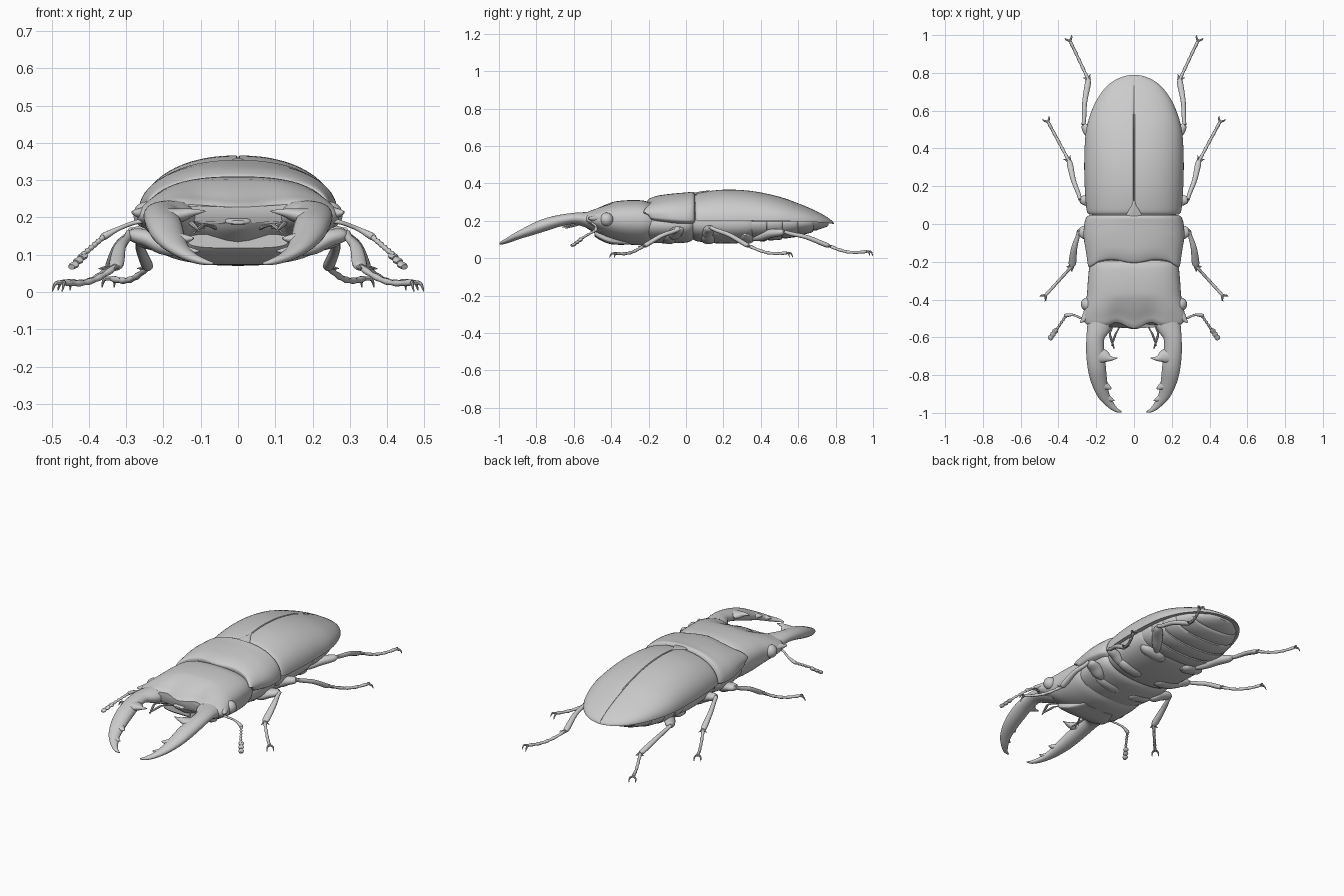
import bpy, bmesh, math
from mathutils import Vector


def spline(pts, sub):
    """Catmull-Rom through tuples of any size"""
    out = []
    for i in range(len(pts) - 1):
        p1, p2 = pts[i], pts[i + 1]
        p0, p3 = pts[max(i - 1, 0)], pts[min(i + 2, len(pts) - 1)]
        for k in range(sub):
            t = k / sub
            out.append(tuple(0.5 * (2 * b + (c - a) * t + (2 * a - 5 * b + 4 * c - d) * t * t
                             + (3 * b - a - 3 * c + d) * t ** 3) for a, b, c, d in zip(p0, p1, p2, p3)))
    return out + [tuple(pts[-1])]


def skin(name, rings, mirror=False, angle=40):
    """Closed surface through equal rings, optionally mirrored in x"""
    bm = bmesh.new()
    vs = [[bm.verts.new(p) for p in r] for r in rings]
    n = len(vs[0])
    for a, b in zip(vs, vs[1:]):
        for j in range(n):
            bm.faces.new((a[j], a[(j + 1) % n], b[(j + 1) % n], b[j]))
    bm.faces.new(vs[0])
    bm.faces.new(vs[-1])
    bmesh.ops.recalc_face_normals(bm, faces=bm.faces)
    me = bpy.data.meshes.new(name)
    bm.to_mesh(me)
    bm.free()
    for p in me.polygons:
        p.use_smooth = True
    me.set_sharp_from_angle(angle=math.radians(angle))
    ob = bpy.data.objects.new(name, me)
    bpy.context.collection.objects.link(ob)
    if mirror:
        m = ob.modifiers.new("mirror", 'MIRROR')
        m.use_mirror_merge = False
    return ob


def power(v, e):
    return math.copysign(abs(v) ** e, v)


def loft(name, stations, eu=0.9, el=0.9, warp=None, sub=5, n=64):
    """Stations (y, half width, top z, edge z, bottom z) along the body"""
    rings = []
    for y, hw, zt, ze, zb in spline(stations, sub):
        ring = []
        for j in range(n):
            t = 2 * math.pi * j / n
            c, s = math.cos(t), math.sin(t)
            e = eu if s >= 0 else el
            p = (hw * power(c, e), y, ze + (zt - ze if s >= 0 else ze - zb) * power(s, e))
            ring.append(warp(*p) if warp else p)
        rings.append(ring)
    return skin(name, rings)


def tube(name, knots, mirror=True, sub=5, n=14):
    """Knots (x, y, z, side radius, vertical radius)"""
    ks = spline(knots, sub)
    rings = []
    for i, k in enumerate(ks):
        t = Vector(ks[min(i + 1, len(ks) - 1)][:3]) - Vector(ks[max(i - 1, 0)][:3])
        side = t.cross(Vector((0, 0, 1))).normalized()
        up = side.cross(t).normalized()
        ring = []
        for j in range(n):
            a = 2 * math.pi * j / n
            ring.append(Vector(k[:3]) + side * math.cos(a) * max(k[3], .001) + up * math.sin(a) * max(k[4], .001))
        rings.append(ring)
    return skin(name, rings, mirror)


# Wing cases: one half dome, mirrored along the seam
rings = []
for y, hw, zt, ze in spline([(.05, .235, .335, .205), (.075, .25, .35, .2), (.2, .26, .366, .2), (.35, .262, .359, .2),
                             (.5, .252, .328, .198), (.62, .215, .285, .196), (.7, .168, .25, .192),
                             (.75, .118, .222, .188), (.78, .06, .2, .184), (.79, .008, .188, .182)], 5):
    ring = [(.0008, y, ze)] + [(.001 + hw * math.cos(t) ** .92, y, ze + (zt - ze) * math.sin(t) ** .92)
                               for t in [math.pi / 2 * j / 26 for j in range(26)]]
    ring += [(.004, y, zt), (.0008, y, zt - .03 * (zt - ze))]
    rings.append(ring)
skin("wing_case", rings, True)
tube("scutellum", [(0, .045, .342, .042, .008), (0, .075, .348, .028, .008), (0, .1, .353, .012, .007),
                   (0, .13, .356, .003, .005)], False)

# Hind body: thorax underside and stepped belly plates
loft("metathorax", [(.02, .2, .3, .2, .12), (.06, .225, .3, .19, .09), (.2, .24, .3, .19, .078),
                    (.33, .24, .3, .19, .085), (.38, .22, .28, .19, .11)], el=.85)
st = []
for i in range(5):
    for f, inset in ((0, .009), (.15, .003), (.85, 0), (.97, .003)):
        u = (i + f) / 5
        hw = .228 * math.sqrt(max(1 - u ** 2.4, 0)) + .015
        st.append((.35 + .415 * u, hw - inset * .5, .21, .195, .088 + .085 * u ** 2.2 + inset))
loft("belly", st, el=.85, sub=1)


# Pronotum with swept front margin, and the chest below it
def pronotum_warp(x, y, z):
    f = max(0, min(1, -(y + .03) / .17))
    return x, y + f * (.018 * (1 - math.cos(2 * math.pi * min(abs(x) / .24, 1))) / 2
                       + .7 * max(0, .235 - z) - .03 * max(0, abs(x) / .25 - .75) * 4 * (z > .235)), z


loft("pronotum", [(-.207, .225, .3, .22, .19), (-.2, .245, .316, .22, .185), (-.15, .255, .334, .215, .175),
                  (-.07, .267, .345, .21, .165), (0, .263, .351, .205, .165), (.035, .252, .354, .205, .17),
                  (.047, .235, .343, .205, .18)], eu=.88, warp=pronotum_warp)
loft("chest", [(-.24, .2, .27, .18, .1), (-.18, .225, .28, .18, .082), (-.08, .238, .28, .18, .08),
               (.01, .235, .28, .18, .085), (.05, .2, .27, .18, .11)], el=.95)


# Head with shallow brow hollow and a notched front edge
def head_warp(x, y, z):
    f = max(0, min(1, -(y + .38) / .15))
    a = abs(x)
    y += f * (.022 * math.exp(-((a - .09) / .04) ** 2) - .012 * math.exp(-(a / .035) ** 2))
    if z > .2:
        up = min((z - .2) / .06, 1)
        z += f * up * (.006 * math.exp(-((a - .17) / .06) ** 2) - .016 * math.exp(-(a / .11) ** 2))
    return x, y, z


loft("head", [(-.17, .215, .28, .2, .09), (-.22, .235, .306, .2, .072), (-.3, .244, .31, .2, .072),
              (-.38, .25, .303, .2, .085), (-.44, .262, .286, .2, .108), (-.49, .27, .266, .2, .14),
              (-.525, .258, .252, .204, .165), (-.542, .225, .238, .21, .185)], eu=.8, el=.95, warp=head_warp)
tube("brow_corner", [(.22, -.45, .215, .04, .02), (.262, -.5, .212, .018, .014), (.284, -.522, .214, .003, .004)])
loft("chin_plate", [(-.3, .1, .1, .085, .072), (-.4, .14, .13, .095, .074), (-.465, .145, .16, .12, .1),
                    (-.49, .135, .165, .14, .118)], eu=.4, el=.6)
loft("upper_lip", [(-.5, .04, .2, .19, .178), (-.54, .035, .198, .188, .18), (-.555, .018, .192, .187, .182)], eu=.6)
# Eyes
tube("eye", [(.245, -.425 - .036 * math.cos(math.pi * i / 10), .207, .036 * math.sin(math.pi * i / 10),
              .036 * math.sin(math.pi * i / 10)) for i in range(11)], sub=2, n=20)

# Mandibles and their inner teeth
tube("mandible", [(.165, -.45, .19, .07, .06), (.182, -.53, .205, .067, .042), (.204, -.6, .212, .048, .03),
                  (.205, -.68, .199, .048, .031), (.197, -.76, .176, .048, .033), (.185, -.83, .149, .043, .028),
                  (.163, -.9, .12, .032, .02), (.13, -.95, .096, .021, .014), (.095, -.984, .082, .012, .009),
                  (.066, -.994, .076, .003, .003)], n=24)
for tooth in ([(.2, -.69, .2, .05, .025), (.155, -.702, .206, .034, .019), (.125, -.712, .213, .014, .011),
               (.088, -.71, .217, .002, .002)],
              [(.175, -.845, .142, .03, .02), (.145, -.86, .142, .019, .014), (.12, -.872, .144, .003, .003)],
              [(.155, -.91, .114, .022, .013), (.125, -.928, .11, .012, .009), (.104, -.934, .11, .002, .002)]):
    tube("mandible_tooth", tooth, sub=4)

# Mouth feelers
tube("outer_palp", [(.08, -.48, .17, .008, .008), (.125, -.57, .185, .005, .005), (.12, -.61, .18, .007, .007),
                    (.105, -.66, .165, .003, .003)], n=8)
tube("inner_palp", [(.04, -.48, .165, .007, .007), (.085, -.56, .18, .004, .004), (.1, -.59, .175, .006, .006),
                    (.118, -.645, .16, .003, .003)], n=8)

# Antennae: long scape, beaded shaft and leaf club
tube("antenna_scape", [(.245, -.5, .19, .007, .007), (.275, -.5, .187, .006, .006), (.32, -.482, .17, .006, .006),
                       (.358, -.484, .15, .01, .01), (.366, -.49, .146, .005, .005)], n=10)
a, b = Vector((.36, -.485, .148)), Vector((.418, -.572, .098))
tube("antenna_shaft", [(*a.lerp(b, i / 12), .005 + .003 * (i % 2), .005 + .003 * (i % 2)) for i in range(13)], sub=2, n=10)
for i in range(3):
    p = Vector((.41, -.556, .104)) + Vector((.012, -.017, -.012)) * i
    tube("antenna_club", [(*p, .006, .006), (*(p + Vector((.006, -.009, -.008))), .015, .009),
                          (*(p + Vector((.013, -.022, -.013))), .01, .007)], n=10)

# Legs: hip, inner joint, knee, ankle, foot
legs = {"front": [(.06, -.09, .095), (.17, -.07, .11), (.292, -.035, .158), (.33, -.225, .066), (.468, -.377, .026)],
        "middle": [(.08, .12, .095), (.17, .11, .115), (.285, .13, .165), (.345, .335, .066), (.455, .54, .028)],
        "hind": [(.06, .33, .09), (.14, .36, .105), (.268, .525, .142), (.242, .765, .066), (.338, .968, .036)]}
for name, pts in legs.items():
    hip, joint, knee, ankle, foot = [Vector(p) for p in pts]
    w = 1.25 if name == "front" else 1
    # Coxa under the body
    out = Vector((.215, .315, .13))
    tube(name + "_coxa", [(*hip, .012, .01), (*hip.lerp(out, .25), .04, .024), (*hip.lerp(out, .75), .036, .026),
                          (*out, .01, .01)] if name == "hind" else
         [(hip.x - .03, hip.y, .1, .01, .01), (hip.x, hip.y, .1, .04, .026),
          (hip.x + .09, hip.y, .12, .036, .03), (hip.x + .14, hip.y, .14, .01, .01)])
    mid = joint.lerp(knee, .55) + Vector((0, 0, .006))
    tube(name + "_femur", [(*joint, .014, .014), (*joint.lerp(knee, .25), .026 * w, .022), (*mid, .03 * w, .024),
                           (*joint.lerp(knee, .88), .024 * w, .019), (*knee, .012, .01)])
    bend = knee.lerp(ankle, .5) + Vector((.006, 0, .008))
    tube(name + "_tibia", [(*knee, .01, .01), (*knee.lerp(ankle, .15), .011, .011), (*bend, .013 * w, .012),
                           (*knee.lerp(ankle, .9), .016 * w, .013), (*ankle, .01, .01)])
    d = (foot - ankle).normalized()
    s = Vector((-d.y, d.x, 0)).normalized()
    for sign in (-1, 1):
        spur = ankle + d * .022 + s * sign * .022
        tube(name + "_spur", [(*(ankle - d * .005 + s * sign * .006), .006, .006),
                              (*ankle.lerp(spur, .6), .004, .004), (*spur, .001, .001)], sub=3, n=8)
        tip = foot + d * .026 + s * sign * .018
        tip.z = foot.z - .024
        knuckle = foot + d * .016 + s * sign * .015
        tube(name + "_claw", [(*foot, .006, .006), (*knuckle, .005, .005), (*tip, .0015, .0015)], sub=4, n=8)
    # Five beaded foot segments with a gentle sag
    tarsus = []
    for i in range(11):
        p = ankle.lerp(foot, i / 10) - Vector((0, 0, .018 * math.sin(math.pi * i / 10)))
        r = (.007, .009)[i % 2]
        tarsus.append((*p, r, r))
    tube(name + "_tarsus", tarsus, sub=3, n=10)
